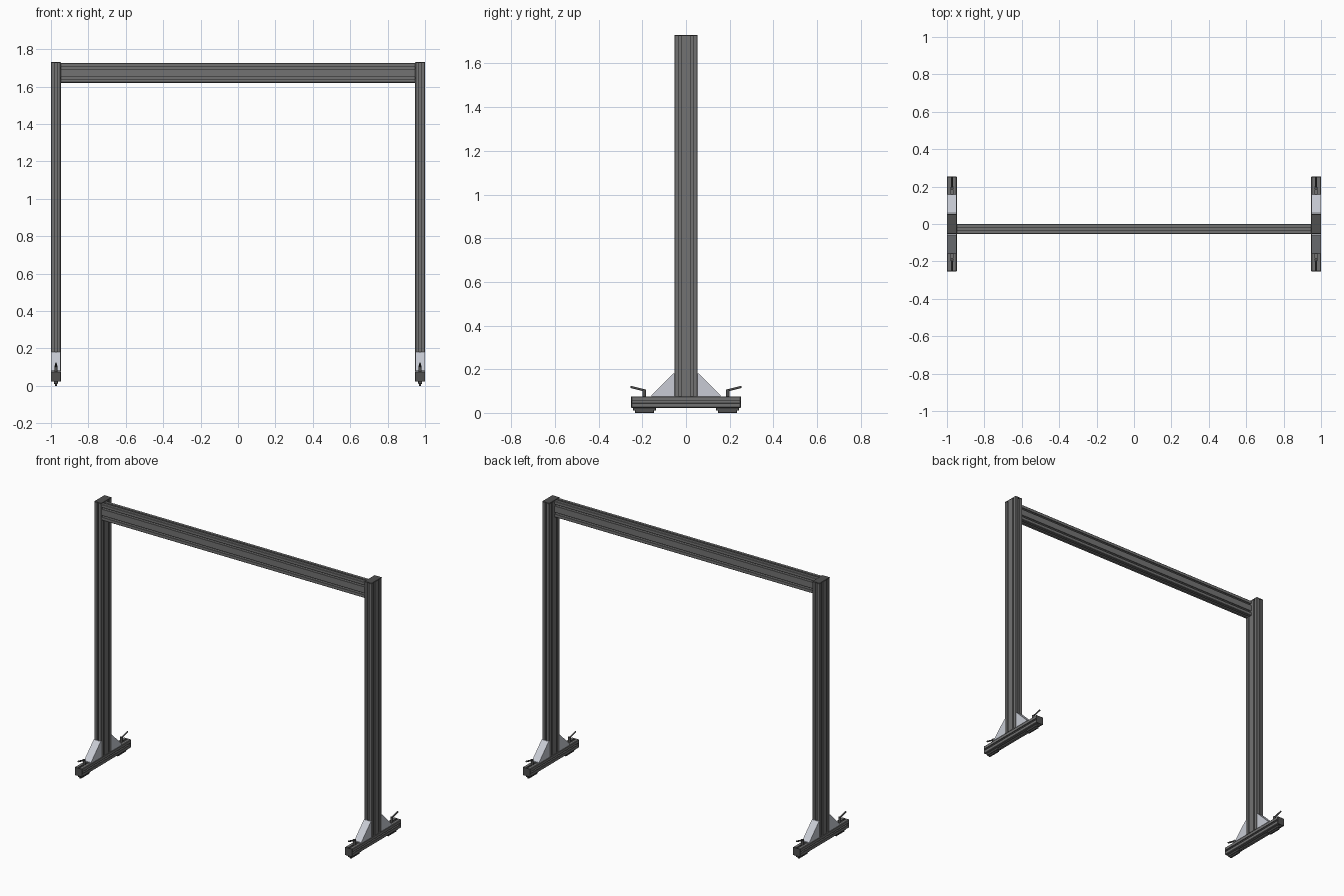
import bpy, bmesh, math
from mathutils import Vector

cube = bpy.data.objects.get("Cube")
if cube:
    bpy.data.objects.remove(cube, do_unlink=True)


def material(name, rgb):
    m = bpy.data.materials.new(name)
    m.use_nodes = True
    m.diffuse_color = (*rgb, 1)
    m.node_tree.nodes["Principled BSDF"].inputs["Base Color"].default_value = (*rgb, 1)
    return m


GREY = material("dark grey aluminium", (0.17, 0.17, 0.17))
BLACK = material("charcoal plastic", (0.08, 0.08, 0.08))
SILVER = material("light grey metal", (0.58, 0.60, 0.66))

CELL = 0.0525          # side of one extrusion cell
H = CELL / 2
FOOT_Z = 0.023         # underside of the foot rails
DECK = FOOT_Z + CELL   # top of the foot rails
TOP = 1.73
POST_X = 1 - H


def finish(name, bm, mat):
    bmesh.ops.recalc_face_normals(bm, faces=bm.faces)
    me = bpy.data.meshes.new(name)
    bm.to_mesh(me)
    bm.free()
    me.materials.append(mat)
    ob = bpy.data.objects.new(name, me)
    bpy.context.collection.objects.link(ob)
    return ob


def prism(name, outline, a, b, place, mat):
    """Extrude a 2D outline from a to b; place(u, v, t) gives the position."""
    bm = bmesh.new()
    face = bm.faces.new([bm.verts.new(place(u, v, a)) for u, v in outline])
    shift = Vector(place(0, 0, b)) - Vector(place(0, 0, a))
    new = bmesh.ops.extrude_face_region(bm, geom=[face])["geom"]
    bmesh.ops.translate(bm, vec=shift, verts=[e for e in new if isinstance(e, bmesh.types.BMVert)])
    # the start cap is kept by the extrusion when it has no neighbours
    return finish(name, bm, mat)


def box(name, lo, hi, mat, bevel=0.0):
    bm = bmesh.new()
    bmesh.ops.create_cube(bm, size=1)
    for v in bm.verts:
        v.co = [(l + h) / 2 + c * (h - l) for l, h, c in zip(lo, hi, v.co)]
    if bevel:
        bmesh.ops.bevel(bm, geom=bm.edges[:], offset=bevel, segments=1, affect='EDGES')
    return finish(name, bm, mat)


def slotted_outline(cells_u, cells_v):
    """Outline of a T-slot bar, one slot per cell on every side."""
    hu, hv = cells_u * H, cells_v * H
    slot = [(-.006, 0), (-.006, .005), (-.012, .005), (-.012, .009), (-.005, .017),
            (.005, .017), (.012, .009), (.012, .005), (.006, .005), (.006, 0)]
    pts = []
    for side in range(4):
        n, half, depth = (cells_u, hu, hv) if side % 2 == 0 else (cells_v, hv, hu)
        run = [(-half + .003, -depth)]
        for i in range(n):
            c = -half + H + i * CELL
            run += [(c + s, -depth + d) for s, d in slot]
        run.append((half - .003, -depth))
        for u, v in run:
            for _ in range(side):
                u, v = -v, u
            pts.append((u, v))
    return pts


def rod(name, p, q, r, mat, sides=16):
    p, q = Vector(p), Vector(q)
    bm = bmesh.new()
    bmesh.ops.create_cone(bm, cap_ends=True, segments=sides, radius1=r, radius2=r, depth=(q - p).length)
    turn = (q - p).to_track_quat('Z', 'Y')
    for v in bm.verts:
        v.co = turn @ v.co + (p + q) / 2
    for f in bm.faces:
        f.smooth = len(f.verts) == 4
    return finish(name, bm, mat)


# Cross beam between the posts, flush with their front
prism("cross_beam", slotted_outline(1, 2), -1 + CELL, 1 - CELL,
      lambda u, v, t: (t, u - H, TOP - .005 - CELL + v), GREY)

for label, sx in (("left", 1), ("right", -1)):
    x = sx * POST_X

    # Upright post with its cap
    prism(label + "_post", slotted_outline(1, 2), DECK, TOP - .005,
          lambda u, v, t: (x + u, v, t), GREY)
    box(label + "_post_cap", (x - H, -CELL, TOP - .005), (x + H, CELL, TOP), BLACK, .0012)

    # Foot rail with end caps
    prism(label + "_foot_rail", slotted_outline(1, 1), -.248, .248,
          lambda u, v, t: (x + u, t, FOOT_Z + H + v), GREY)

    for end, sy in (("front", -1), ("back", 1)):
        part = label + "_" + end + "_"

        def span(y0, y1):
            return sorted((sy * y0, sy * y1))

        y0, y1 = span(.248, .253)
        box(part + "end_cap", (x - H, y0, FOOT_Z), (x + H, y1, DECK), BLACK, .0012)

        # Triangular corner bracket
        wedge = [(CELL, DECK), (.158, DECK), (.158, DECK + .006), (CELL + .006, .181), (CELL, .181)]
        prism(part + "bracket", wedge, x - H + .001, x + H - .001,
              lambda u, v, t: (t, sy * u, v), SILVER)

        # Clamping lever
        rod(part + "lever_stem", (x, sy * .191, DECK - .012), (x, sy * .191, .108), .0085, BLACK)
        rod(part + "lever_arm", (x, sy * .186, .102), (x, sy * .254, .119), .005, BLACK, 12)

        # Clamp shoe below the rail
        y0, y1 = span(.137, .243)
        box(part + "shoe_plate", (x - .011, y0, .010), (x + .011, y1, FOOT_Z + .002), BLACK, .002)
        y0, y1 = span(.147, .233)
        box(part + "shoe_grip", (x - .006, y0, 0), (x + .006, y1, .011), BLACK, .001)
